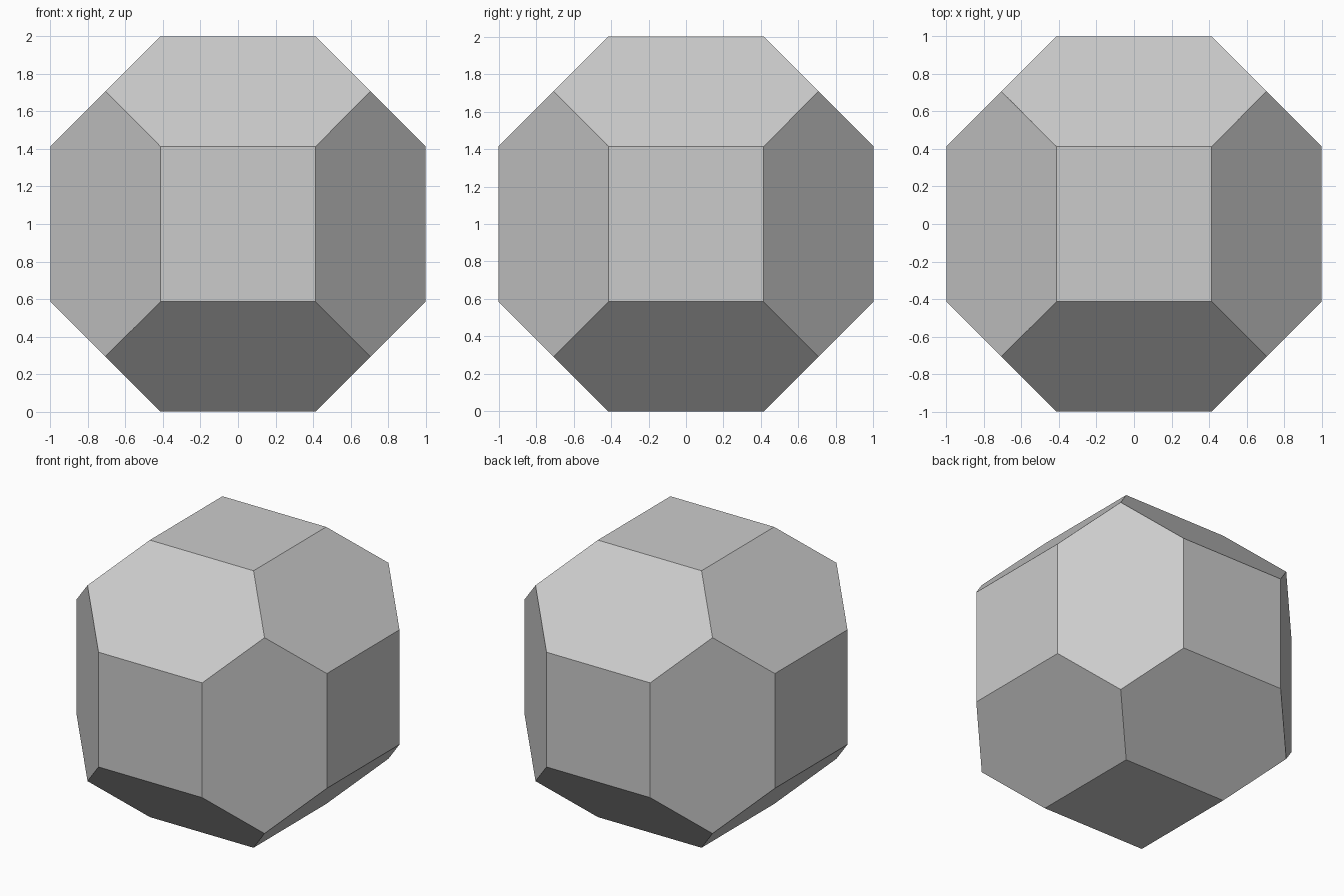
import bpy, bmesh, math
from itertools import product
from mathutils import Vector

if "Cube" in bpy.data.objects:
    bpy.data.objects.remove(bpy.data.objects["Cube"])

R = 1.0                       # distance from centre to each square face
A = math.sqrt(2) - 1          # half side of each square face
C = math.sqrt(2) / 2          # corner points where three hexagons meet

bm = bmesh.new()

# Corners of the six square faces
for axis in range(3):
    for s, u, v in product((-1, 1), repeat=3):
        p = [u * A, v * A]
        p.insert(axis, s * R)
        bm.verts.new(p)

# Eight corners shared by the chamfer hexagons
for s in product((-C, C), repeat=3):
    bm.verts.new(s)

# Wrap in a hull, then merge flat triangles into squares and hexagons
bmesh.ops.convex_hull(bm, input=bm.verts[:])
bmesh.ops.dissolve_limit(bm, angle_limit=math.radians(2),
                         verts=bm.verts[:], edges=bm.edges[:])
bmesh.ops.recalc_face_normals(bm, faces=bm.faces[:])
bmesh.ops.translate(bm, verts=bm.verts[:], vec=Vector((0, 0, R)))

mesh = bpy.data.meshes.new("chamfered_cube")
bm.to_mesh(mesh)
bm.free()
bpy.context.collection.objects.link(bpy.data.objects.new("chamfered_cube", mesh))
